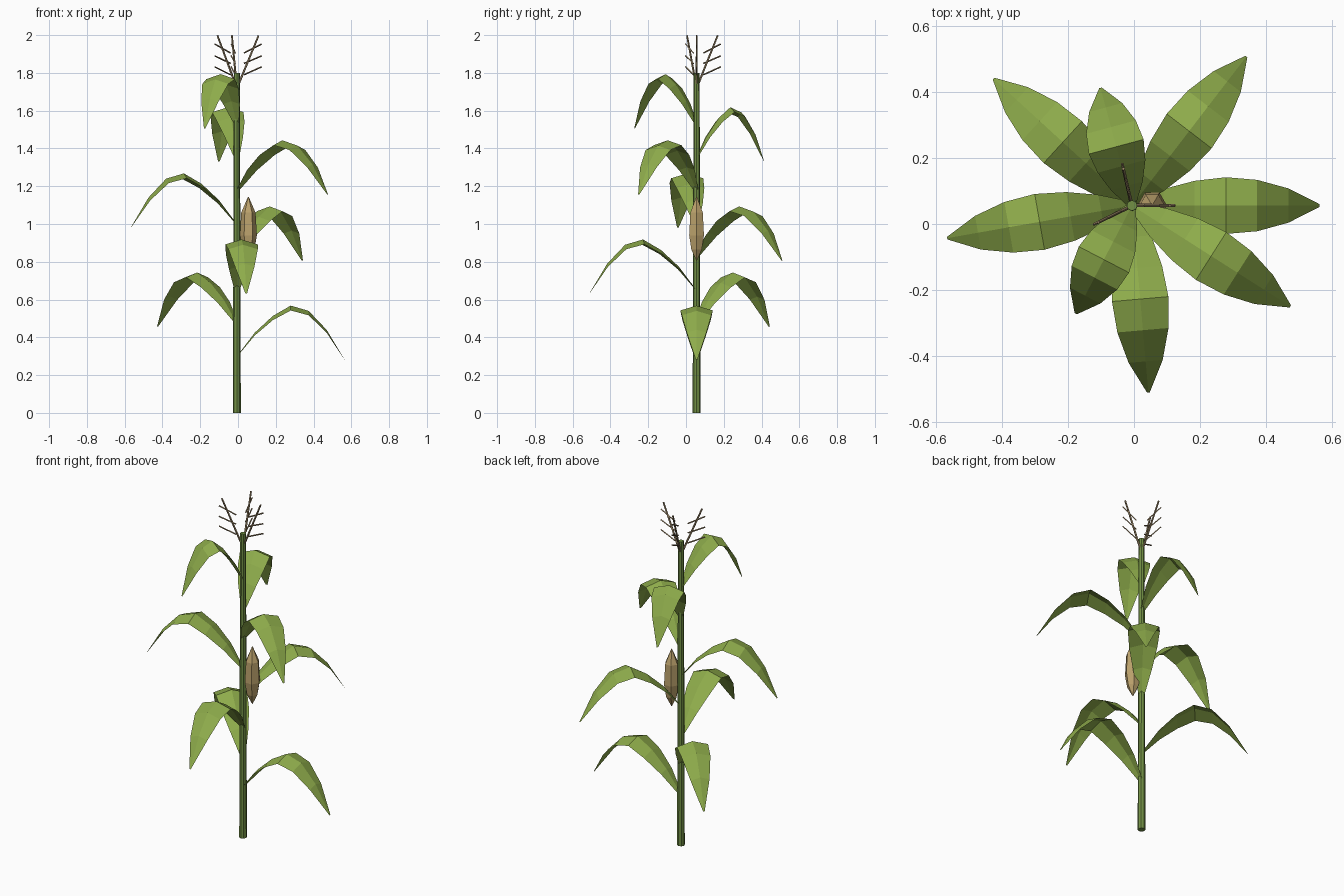
import bpy
from math import sin, cos, pi, radians
from mathutils import Vector

if "Cube" in bpy.data.objects:
    bpy.data.objects.remove(bpy.data.objects["Cube"])

CX, CY = -0.006, 0.056   # stalk axis


def material(name, rgb):
    m = bpy.data.materials.new(name)
    m.diffuse_color = (*rgb, 1)
    m.use_nodes = True
    m.node_tree.nodes["Principled BSDF"].inputs["Base Color"].default_value = m.diffuse_color
    return m


LEAF = material("leaf_green", (0.27, 0.41, 0.07))
STALK = material("stalk_green", (0.17, 0.28, 0.06))
HUSK = material("husk_tan", (0.50, 0.36, 0.15))
TASSEL = material("tassel_brown", (0.30, 0.22, 0.12))


def make(name, verts, faces, mat):
    me = bpy.data.meshes.new(name)
    me.from_pydata(verts, [], faces)
    me.materials.append(mat)
    ob = bpy.data.objects.new(name, me)
    bpy.context.collection.objects.link(ob)
    return ob


def tube(name, rings, sides, mat):
    """Capped tube through (centre, radius) rings; rings lie across the end-to-end axis."""
    axis = Vector(rings[-1][0]) - Vector(rings[0][0])
    q = axis.to_track_quat('Z', 'Y')
    if axis.x == 0 and axis.y == 0:
        q.identity()
    verts = [Vector(c) + q @ Vector((r * cos(2 * pi * k / sides), r * sin(2 * pi * k / sides), 0))
             for c, r in rings for k in range(sides)]
    faces = [(i * sides + k, i * sides + (k + 1) % sides,
              (i + 1) * sides + (k + 1) % sides, (i + 1) * sides + k)
             for i in range(len(rings) - 1) for k in range(sides)]
    last = (len(rings) - 1) * sides
    faces += [tuple(range(sides))[::-1], tuple(range(last, last + sides))]
    return make(name, verts, faces, mat)


def polar(az, r, z):
    return Vector((CX + r * cos(az), CY + r * sin(az), z))


# Stalk
tube("stalk", [((CX, CY, 0), 0.021), ((CX, CY, 1.8), 0.016)], 8, STALK)

# Arching leaves: rising spiral at the golden angle, folded along a raised midrib
HEIGHT = [0.0, 0.125, 0.213, 0.268, 0.24, 0.14, -0.018]
WIDTH = [0.012, 0.05, 0.075, 0.086, 0.078, 0.052, 0.004]


def leaf(i):
    az = radians(137.5 * i)
    z0 = 0.3 + 0.175 * i
    length = 0.57 if i < 6 else 0.37
    side = Vector((-sin(az), cos(az), 0))
    verts = []
    for j, (h, w) in enumerate(zip(HEIGHT, WIDTH)):
        mid = polar(az, length * j / 6, z0 + h)
        drop = Vector((0, 0, 0.3 * w))
        verts += [mid - side * w - drop, mid, mid + side * w - drop]
    faces = [(3 * j + k, 3 * j + k + 3, 3 * j + k + 4, 3 * j + k + 1)
             for j in range(6) for k in range(2)]
    make(f"leaf_{i + 1}", verts, faces, LEAF)


for i in range(8):
    leaf(i)

# Ear in its husk
EAR = [(0.806, 0.002), (0.865, 0.032), (0.94, 0.045), (1.06, 0.038), (1.144, 0.002)]
tube("ear", [((0.055, CY, z), r) for z, r in EAR], 6, HUSK)

# Tassel: three branches, each with three short twigs
TWIGS = [(1.79, 1.832), (1.85, 1.89), (1.905, 1.953)]
for b in range(3):
    az = 1.8 * b
    tube(f"tassel_branch_{b + 1}",
         [(polar(az, 0.005, 1.73), 0.006), (polar(az, 0.115, 1.998), 0.005)], 5, TASSEL)
    for t, (za, zb) in enumerate(TWIGS):
        tube(f"tassel_twig_{b + 1}_{t + 1}",
             [(polar(az, 0.037, za), 0.004), (polar(az, 0.131, zb), 0.004)], 4, TASSEL)
